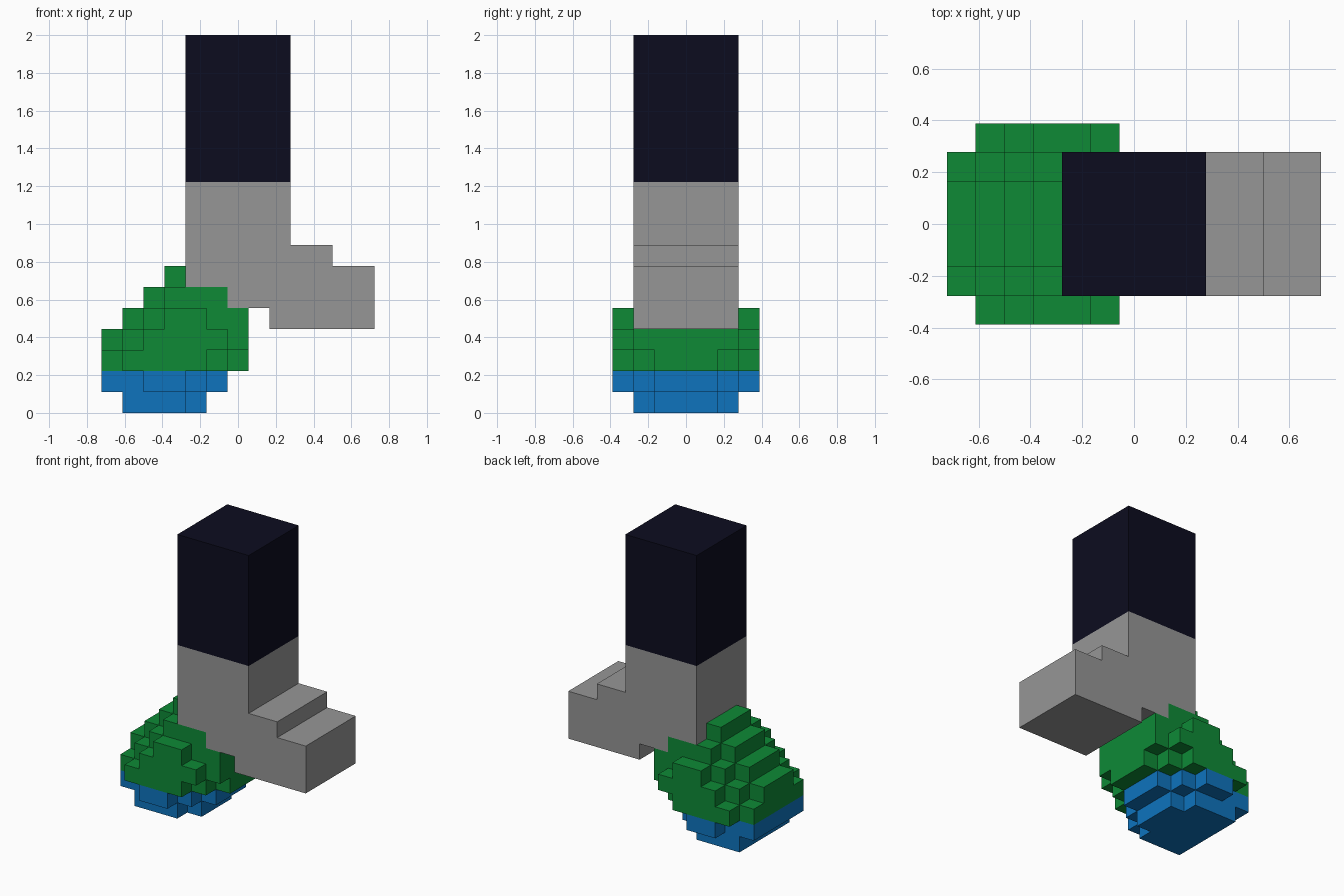
import bpy
import bmesh
from mathutils import Vector

if "Cube" in bpy.data.objects:
    bpy.data.objects.remove(bpy.data.objects["Cube"], do_unlink=True)

U = 2 / 18                                  # one block
ORIGIN = Vector((-6.5 * U, -3.5 * U, 0))    # corner of the block grid


def make_material(name, rgb):
    mat = bpy.data.materials.new(name)
    mat.use_nodes = True
    mat.diffuse_color = (*rgb, 1)
    mat.node_tree.nodes["Principled BSDF"].inputs["Base Color"].default_value = (*rgb, 1)
    return mat


navy = make_material("dark navy", (0.0037, 0.0037, 0.0137))
grey = make_material("mid grey", (0.305, 0.305, 0.305))
green = make_material("grass green", (0.0044, 0.254, 0.037))
blue = make_material("bright blue", (0.0044, 0.174, 0.515))


def finish(name, bm, mat):
    bmesh.ops.recalc_face_normals(bm, faces=bm.faces)
    mesh = bpy.data.meshes.new(name)
    bm.to_mesh(mesh)
    bm.free()
    mesh.materials.append(mat)
    obj = bpy.data.objects.new(name, mesh)
    bpy.context.collection.objects.link(obj)
    return obj


def extruded(name, profile, y0, y1, mat):
    """Extrude an x-z outline, in blocks, from y0 to y1."""
    bm = bmesh.new()
    face = bm.faces.new([bm.verts.new(ORIGIN + Vector((x, y0, z)) * U) for x, z in profile])
    new = bmesh.ops.extrude_face_region(bm, geom=[face])["geom"]
    bmesh.ops.translate(bm, vec=(0, (y1 - y0) * U, 0),
                        verts=[v for v in new if isinstance(v, bmesh.types.BMVert)])
    return finish(name, bm, mat)


def blocky(name, layers, mat):
    """Build the outer skin of stacked block layers.
    Each layer gives x spans for the outer, second and inner y rows."""
    cells = set()
    for z, spans in layers.items():
        for y in range(7):
            span = spans[min(y, 6 - y, 2)]
            if span:
                cells |= {(x, y, z) for x in range(*span)}
    bm = bmesh.new()
    corners = {}

    def vert(p):
        if p not in corners:
            corners[p] = bm.verts.new(ORIGIN + Vector(p) * U)
        return corners[p]

    for cell in cells:
        for axis in range(3):
            for side in (0, 1):
                neighbour = list(cell)
                neighbour[axis] += 2 * side - 1
                if tuple(neighbour) in cells:
                    continue
                ring = []
                for a, b in ((0, 0), (1, 0), (1, 1), (0, 1)):
                    p = list(cell)
                    p[axis] += side
                    p[(axis + 1) % 3] += a
                    p[(axis + 2) % 3] += b
                    ring.append(vert(tuple(p)))
                bm.faces.new(ring if side else ring[::-1])
    return finish(name, bm, mat)


# Upper leg
extruded("trouser_leg", [(4, 11), (9, 11), (9, 18), (4, 18)], 1, 6, navy)

# Lower leg with stepped toe and a stair-shaped underside
extruded("boot", [(4, 6), (6, 6), (6, 5), (8, 5), (8, 4), (13, 4), (13, 7),
                  (11, 7), (11, 8), (9, 8), (9, 11), (4, 11)], 1, 6, grey)

# Rounded block ball under the heel
blocky("ball_upper", {
    2: ((1, 5), (0, 6), (0, 7)),
    3: ((2, 6), (1, 7), (0, 7)),
    4: ((3, 5), (2, 7), (1, 7)),
    5: (None, (3, 6), (2, 6)),
    6: (None, None, (3, 4)),
}, green)
blocky("ball_lower", {
    0: (None, (1, 4), (1, 5)),
    1: ((2, 4), (0, 5), (0, 6)),
}, blue)
